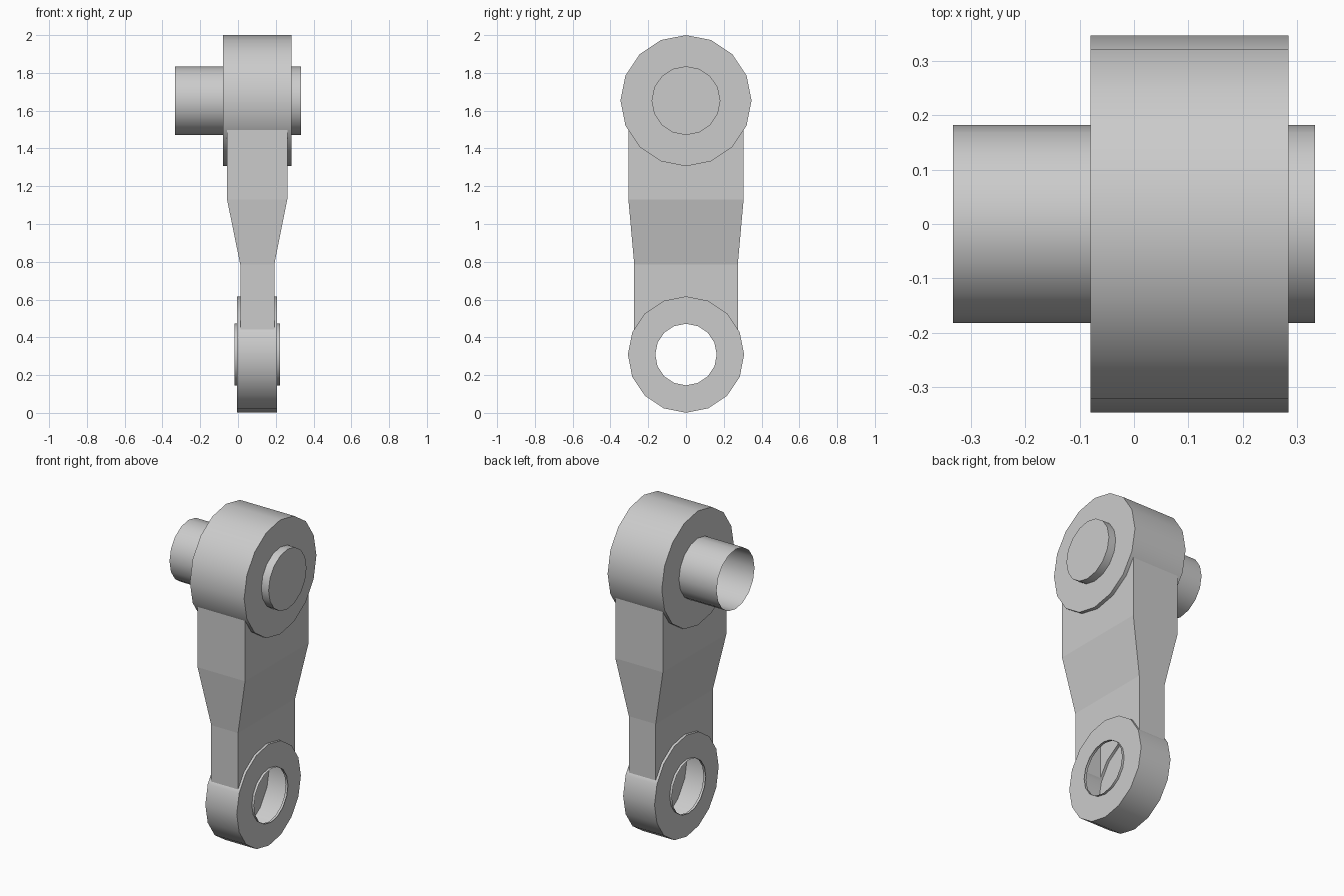
import bpy, math

if "Cube" in bpy.data.objects:
    bpy.data.objects.remove(bpy.data.objects["Cube"])

N = 16
DRUM_Z, DRUM_R, PIN_R = 1.653, 0.347, 0.182
RING_Z, RING_R, BORE_R = 0.309, 0.308, 0.163
LOW_Y, HIGH_Y = 0.274, 0.305          # half widths of the arm
LOW_X, HIGH_X = (0.012, 0.192), (-0.058, 0.261)


def circle(r, cz):
    """Ring of (y, z) points with a vertex at the top."""
    return [(r * math.sin(2 * math.pi * i / N), cz + r * math.cos(2 * math.pi * i / N))
            for i in range(N)]


def arc(r, cz, half, up):
    """Part of the circle inside |y| <= half, on its upper or lower side, left to right."""
    pts = sorted(p for p in circle(r, cz) if (p[1] - cz) * up > 0.001)
    inner = [p for p in pts if abs(p[0]) < half]
    a, b = inner[-1], pts[pts.index(inner[-1]) + 1]
    z = a[1] + (b[1] - a[1]) * (half - a[0]) / (b[0] - a[0])
    return [(-half, z)] + inner + [(half, z)]


def make(name, polys, smooth=True):
    """Mesh from polygons, welding equal points."""
    index, verts, faces = {}, [], []
    for poly in polys:
        face = []
        for p in poly:
            key = tuple(round(c, 5) for c in p)
            if key not in index:
                index[key] = len(verts)
                verts.append(key)
            face.append(index[key])
        faces.append(face)
    me = bpy.data.meshes.new(name)
    me.from_pydata(verts, [], faces)
    ob = bpy.data.objects.new(name, me)
    bpy.context.collection.objects.link(ob)
    bpy.ops.object.select_all(action='DESELECT')
    ob.select_set(True)
    bpy.context.view_layer.objects.active = ob
    bpy.ops.object.mode_set(mode='EDIT')
    bpy.ops.mesh.select_all(action='SELECT')
    bpy.ops.mesh.normals_make_consistent(inside=False)
    bpy.ops.object.mode_set(mode='OBJECT')
    if smooth:
        bpy.ops.object.shade_smooth_by_angle(angle=math.radians(35))
    return ob


def at(x, pts):
    return [(x, y, z) for y, z in pts]


def wall(x0, x1, pts, skip=lambda a, b: False):
    return [at(x0, [a, b]) + at(x1, [b, a])
            for a, b in zip(pts, pts[1:] + pts[:1]) if not skip(a, b)]


def annulus(x, outer, inner):
    return [at(x, [outer[i - 1], outer[i], inner[i], inner[i - 1]]) for i in range(N)]


# Top drum with its pin, open at the left end and capped at the right
drum, pin = circle(DRUM_R, DRUM_Z), circle(PIN_R, DRUM_Z)
make("top_drum", wall(-0.08, 0.284, drum) + annulus(-0.08, drum, pin) + annulus(0.284, drum, pin))
make("pin", wall(-0.333, 0.333, pin) + [at(0.333, pin)])

# Hollow lower ring, open into the arm, with thin rims around the bore
outer, bore = circle(RING_R, RING_Z), circle(BORE_R, RING_Z)
low_arc = arc(RING_R, RING_Z, LOW_Y, 1)
rim = outer + [low_arc[0], low_arc[-1]]
rim.sort(key=lambda p: math.atan2(p[0], p[1] - RING_Z))
inside_arm = lambda a, b: a in low_arc and b in low_arc
X0, X1 = -0.004, 0.207
make("lower_ring",
     wall(X0, LOW_X[0], rim) + wall(LOW_X[0], LOW_X[1], rim, inside_arm) + wall(LOW_X[1], X1, rim)
     + annulus(X0, outer, bore) + annulus(X1, outer, bore))
make("left_bore_rim", wall(-0.019, X0, bore))
make("right_bore_rim", wall(X1, 0.222, bore))

# Tapered arm, its ends following the ring and the drum
high_arc = arc(DRUM_R, DRUM_Z, HIGH_Y, -1)
low = [(-LOW_Y, 0.785), (LOW_Y, 0.785)]
high = [(-HIGH_Y, 1.13), (HIGH_Y, 1.13)]
faces = []
for s in (0, 1):
    xl, xh = LOW_X[s], HIGH_X[s]
    faces += [at(xl, low_arc + low[::-1]),
              at(xl, low) + at(xh, high[::-1]),
              at(xh, high + high_arc[::-1])]
for e in (0, -1):
    stations = [(LOW_X, low_arc[e]), (LOW_X, low[e]), (HIGH_X, high[e]), (HIGH_X, high_arc[e])]
    for (xa, a), (xb, b) in zip(stations, stations[1:]):
        faces.append([(xa[0], *a), (xa[1], *a), (xb[1], *b), (xb[0], *b)])
make("arm", faces, smooth=False)
